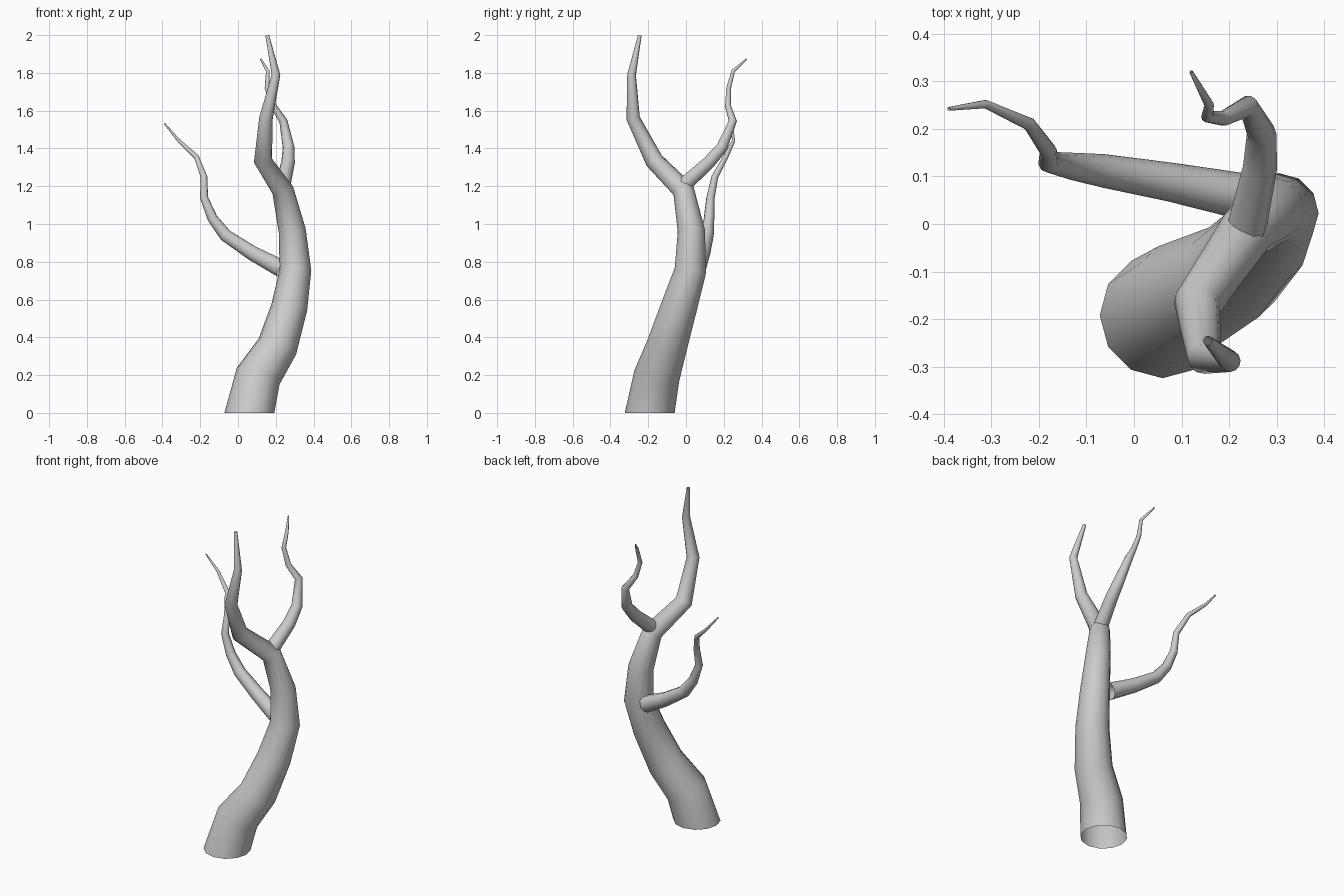
import bpy, bmesh, math
from mathutils import Vector


def tube(name, path, sides, start_dir=None):
    """Open tapering tube through (x, y, z, radius) points, rings on the bisectors."""
    pts = [Vector(p[:3]) for p in path]
    last = len(pts) - 1
    bm = bmesh.new()
    rings = []
    side = Vector((1, 0, 0))
    for i, p in enumerate(pts):
        a = (p - pts[i - 1]).normalized() if i > 0 else Vector()
        b = (pts[i + 1] - p).normalized() if i < last else Vector()
        t = (a + b).normalized()
        if i == 0 and start_dir:
            t = Vector(start_dir)
        if i == 0 and abs(t.x) > 0.8:
            side = Vector((0, 1, 0))
        # carry the side vector along so the tube does not twist
        side = (side - t * side.dot(t)).normalized()
        up = t.cross(side)
        r = path[i][3]
        rings.append([bm.verts.new(p + r * (side * math.cos(k * math.tau / sides)
                                            + up * math.sin(k * math.tau / sides)))
                      for k in range(sides)])
    for lo, hi in zip(rings, rings[1:]):
        for k in range(sides):
            n = (k + 1) % sides
            bm.faces.new((lo[k], lo[n], hi[n], hi[k]))
    for f in bm.faces:
        f.smooth = True
    mesh = bpy.data.meshes.new(name)
    bm.to_mesh(mesh)
    bm.free()
    obj = bpy.data.objects.new(name, mesh)
    bpy.context.collection.objects.link(obj)
    return obj


# trunk running on into the front limb, flat on the ground
tube("trunk", [
    (0.06, -0.192, 0.0, 0.132), (0.107, -0.155, 0.195, 0.122),
    (0.209, -0.102, 0.352, 0.108), (0.272, -0.037, 0.56, 0.096),
    (0.304, 0.024, 0.757, 0.084), (0.287, 0.028, 0.965, 0.072),
    (0.237, -0.014, 1.18, 0.058), (0.132, -0.168, 1.335, 0.049),
    (0.148, -0.28, 1.56, 0.036), (0.201, -0.288, 1.79, 0.023),
    (0.155, -0.245, 1.998, 0.01)], 12, (0, 0, 1))

# rear limb from the fork
tube("rear_branch", [
    (0.237, -0.007, 1.21, 0.042), (0.265, 0.12, 1.325, 0.036),
    (0.268, 0.19, 1.405, 0.031), (0.24, 0.248, 1.545, 0.022),
    (0.188, 0.222, 1.625, 0.016), (0.154, 0.226, 1.72, 0.013),
    (0.158, 0.25, 1.81, 0.01), (0.12, 0.32, 1.873, 0.004)], 10)

# low side limb
tube("side_branch", [
    (0.228, 0.058, 0.765, 0.049), (0.077, 0.088, 0.845, 0.041),
    (-0.066, 0.112, 0.94, 0.035), (-0.135, 0.122, 1.03, 0.028),
    (-0.18, 0.13, 1.14, 0.022), (-0.18, 0.153, 1.25, 0.018),
    (-0.22, 0.21, 1.355, 0.014), (-0.312, 0.252, 1.44, 0.009),
    (-0.389, 0.242, 1.532, 0.004)], 10)
